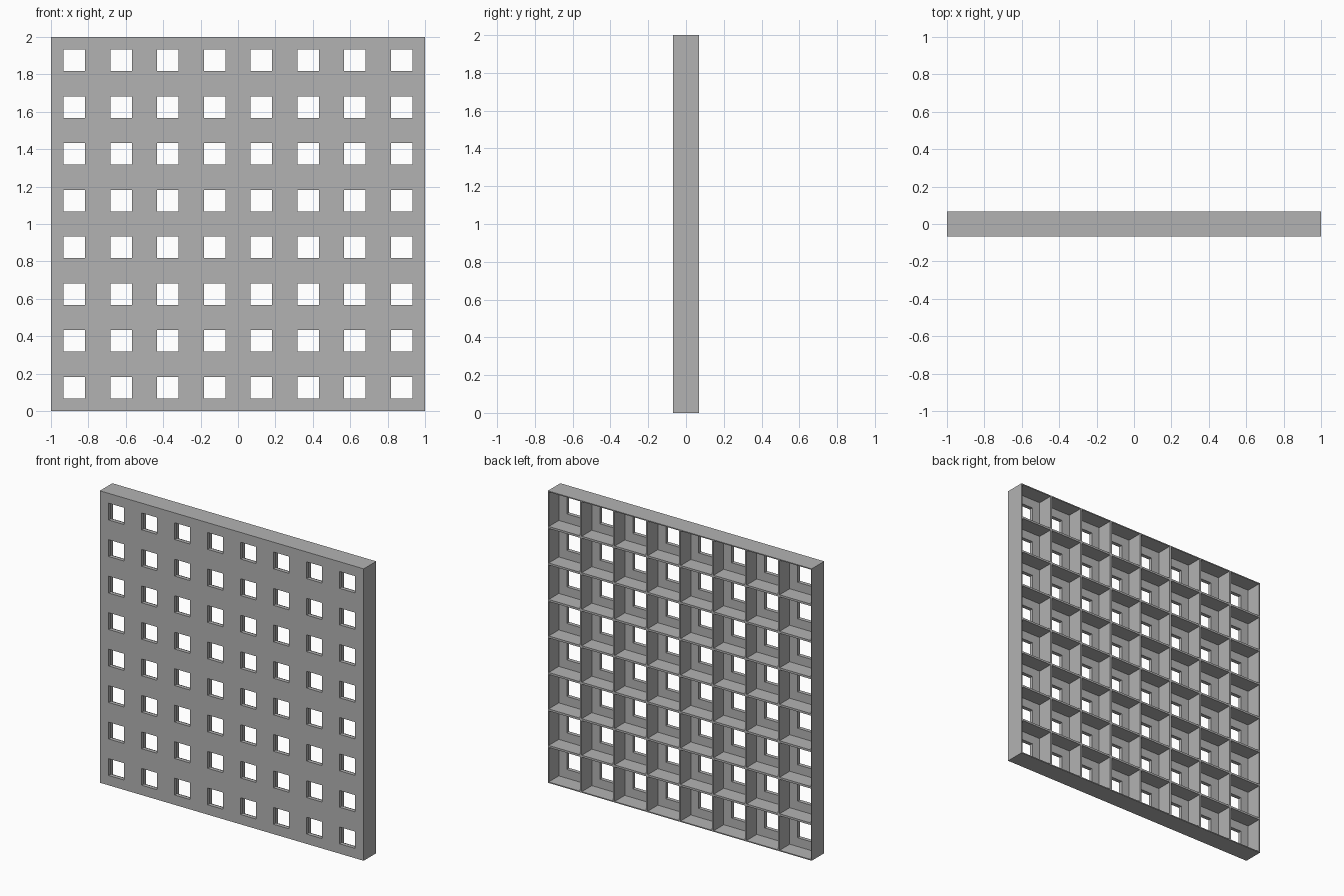
import bpy, bmesh

# Remove the default object
cube = bpy.data.objects.get("Cube")
if cube:
    bpy.data.objects.remove(cube, do_unlink=True)

CELLS = 8
PITCH = 2.0 / CELLS
FRONT, BACK = -0.0675, 0.0675
PLATE_BACK = FRONT + 0.026      # rear of the perforated front plate
HOLE = 0.0575                   # half width of each window
POCKET = PITCH / 2 - 0.007      # half width of each rear pocket

# Section of one cell as (half width, depth), from front rim round to back rim
SECTION = [
    (PITCH / 2, FRONT),
    (HOLE, FRONT),
    (HOLE, PLATE_BACK),
    (POCKET, PLATE_BACK),
    (POCKET, BACK),
    (PITCH / 2, BACK),
]
CORNERS = [(-1, -1), (1, -1), (1, 1), (-1, 1)]


def add_cell(bm, cx, cz):
    """Join square rings into one open-windowed cell."""
    rings = [[bm.verts.new((cx + sx * h, y, cz + sz * h)) for sx, sz in CORNERS]
             for h, y in SECTION]
    for a, b in zip(rings, rings[1:]):
        for i in range(4):
            j = (i + 1) % 4
            bm.faces.new((a[i], a[j], b[j], b[i]))


# Grid of cells, welded together
bm = bmesh.new()
for row in range(CELLS):
    for col in range(CELLS):
        add_cell(bm, -1 + PITCH * (col + 0.5), PITCH * (row + 0.5))
bmesh.ops.remove_doubles(bm, verts=bm.verts, dist=0.0005)

# Outer side walls close the gap between front and back rims
rim = [e for e in bm.edges if e.is_boundary]
bmesh.ops.bridge_loops(bm, edges=rim)
bmesh.ops.recalc_face_normals(bm, faces=bm.faces)

mesh = bpy.data.meshes.new("lattice_panel")
bm.to_mesh(mesh)
bm.free()
panel = bpy.data.objects.new("lattice_panel", mesh)
bpy.context.scene.collection.objects.link(panel)

# Plain grey finish
grey = bpy.data.materials.new("plain_grey")
grey.use_nodes = True
colour = (0.45, 0.45, 0.45, 1.0)
grey.diffuse_color = colour
grey.node_tree.nodes["Principled BSDF"].inputs["Base Color"].default_value = colour
mesh.materials.append(grey)
